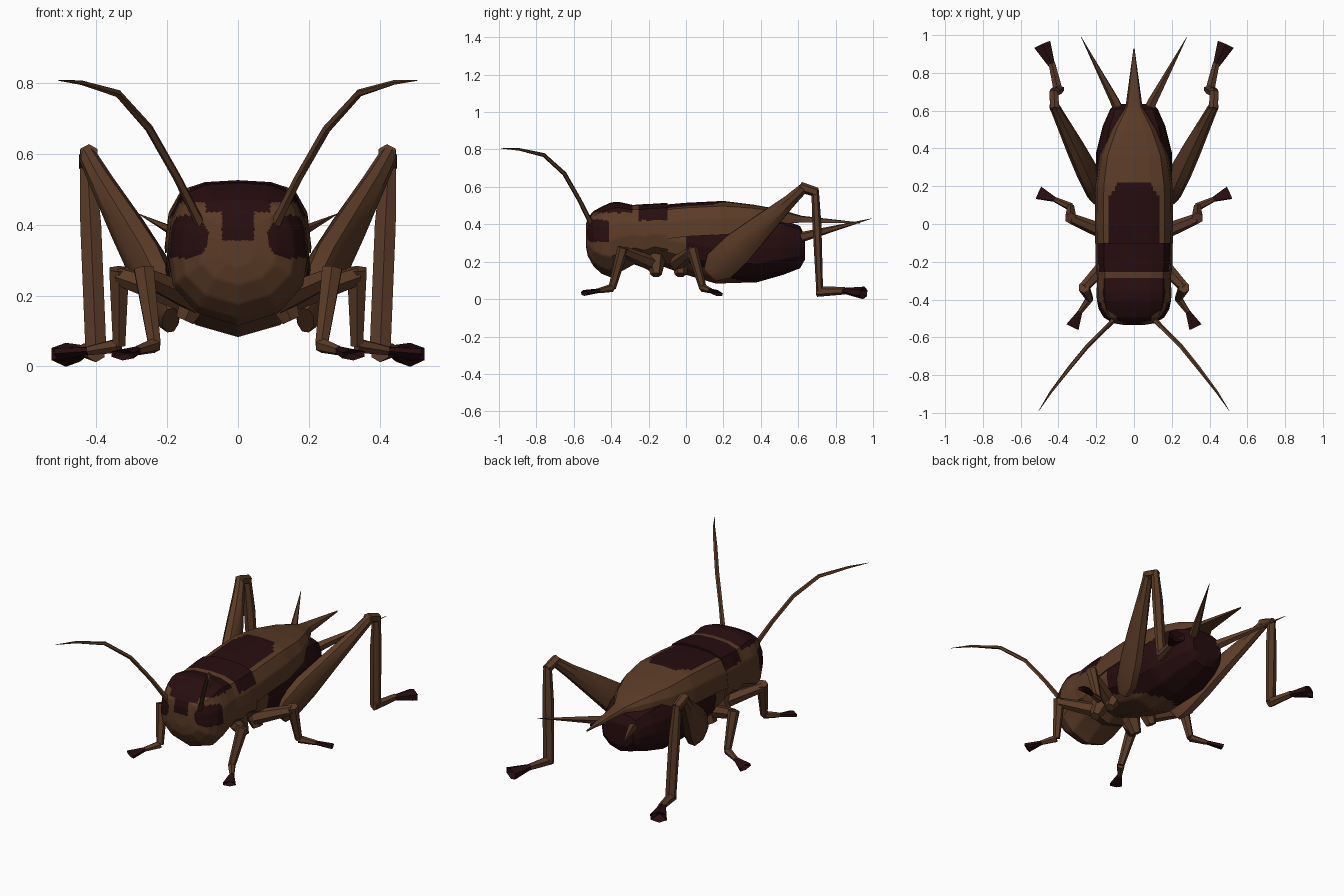
import bpy, bmesh, math
from mathutils import Vector


def material(name, rgb):
    m = bpy.data.materials.new(name)
    m.diffuse_color = (*rgb, 1)
    return m


MATS = [material("brown shell", (0.105, 0.044, 0.020)),
        material("dark maroon", (0.020, 0.004, 0.005))]


def finish(bm, name, angle=35):
    bmesh.ops.recalc_face_normals(bm, faces=bm.faces)
    me = bpy.data.meshes.new(name)
    bm.to_mesh(me)
    bm.free()
    for m in MATS:
        me.materials.append(m)
    ob = bpy.data.objects.new(name, me)
    bpy.context.collection.objects.link(ob)
    bpy.ops.object.select_all(action='DESELECT')
    ob.select_set(True)
    bpy.context.view_layer.objects.active = ob
    bpy.ops.object.shade_smooth_by_angle(angle=math.radians(angle))
    return ob


def skin(bm, rings, mat=0, notch=0.0):
    """Join rings of points, close both ends with fans; notch pulls the last centre back."""
    n = len(rings[0])
    centres = [sum(r, Vector()) / n for r in rings]
    vs = [[bm.verts.new(p) for p in r] for r in rings]
    faces = []
    for a, b in zip(vs, vs[1:]):
        for i in range(n):
            j = (i + 1) % n
            faces.append(bm.faces.new((a[i], a[j], b[j], b[i])))
    ends = ((vs[0], centres[0]), (vs[-1], centres[-1].lerp(centres[-2], notch)))
    for ring, c in ends:
        cv = bm.verts.new(c)
        for i in range(n):
            faces.append(bm.faces.new((ring[i], ring[(i + 1) % n], cv)))
    for f in faces:
        f.material_index = mat


def tube(bm, pts, radii, sides=6, mat=0, notch=0.0):
    pts = [Vector(p) for p in pts]
    rings = []
    for k, p in enumerate(pts):
        d = (pts[min(k + 1, len(pts) - 1)] - pts[max(k - 1, 0)]).normalized()
        a = (Vector((1, 0, 0)) - d * d.x).normalized()
        b = d.cross(a)
        ra, rb = radii[k] if isinstance(radii[k], tuple) else (radii[k], radii[k])
        rings.append([p + a * ra * math.cos(t) + b * rb * math.sin(t)
                      for t in (math.tau * (i + 0.5) / sides for i in range(sides))])
    skin(bm, rings, mat, notch)


def body(name, half, rings, dark, cuts=7):
    """Loft a half section (u across, v up) along y, then paint faces by a rule."""
    loop = half + [(-u, v) for u, v in half[-2:0:-1]]
    bm = bmesh.new()
    skin(bm, [[Vector((u * w, y, zb + v * (zt - zb))) for u, v in loop]
              for y, w, zt, zb in rings])
    bmesh.ops.subdivide_edges(bm, edges=bm.edges[:], cuts=cuts, use_grid_fill=True)
    for f in bm.faces:
        c = f.calc_center_median()
        f.material_index = int(dark(abs(c.x), c.y, c.z))
    return finish(bm, name)


ROUND = [(0, 1), (0.45, 0.985), (0.78, 0.92), (0.96, 0.7), (1, 0.5),
         (0.93, 0.28), (0.58, 0.09), (0, 0)]
SHELL = [(0, 1), (0.45, 0.97), (0.78, 0.85), (0.95, 0.5), (1, 0.0), (0.6, 0.15), (0, 0.2)]


# Head: dark crown with a forehead lobe, and dark eyes
def head_dark(x, y, z):
    if y > -0.285:
        return False
    crown = z > (0.435 if x < 0.09 else 0.462) or (x < 0.045 and z > 0.355)
    eye = (((x - 0.145) / 0.062) ** 2 + ((z - 0.365) / 0.062) ** 2 < 1) and y < -0.41
    side_eye = x > 0.14 and y < -0.41 and abs(z - 0.365) < 0.055
    return crown or eye or side_eye


body("head", ROUND,
     [(-0.535, 0.05, 0.40, 0.28), (-0.525, 0.11, 0.435, 0.23), (-0.495, 0.16, 0.47, 0.175),
      (-0.45, 0.187, 0.495, 0.135), (-0.40, 0.197, 0.517, 0.115), (-0.36, 0.198, 0.52, 0.14),
      (-0.27, 0.195, 0.50, 0.19)], head_dark)

# Neck shield with dark saddle
body("neck_shield", ROUND,
     [(-0.29, 0.195, 0.503, 0.19), (-0.22, 0.203, 0.508, 0.165), (-0.17, 0.205, 0.51, 0.19),
      (-0.10, 0.205, 0.515, 0.17)],
     lambda x, y, z: y > -0.255 and z > 0.42)

# Abdomen: dark with a brown underside and chest
body("abdomen", ROUND,
     [(-0.14, 0.19, 0.47, 0.18), (0, 0.20, 0.47, 0.13), (0.16, 0.205, 0.46, 0.083),
      (0.38, 0.20, 0.45, 0.09), (0.52, 0.165, 0.425, 0.13), (0.61, 0.125, 0.39, 0.165),
      (0.635, 0.10, 0.34, 0.21)],
     lambda x, y, z: y > 0 and z > 0.20 - 0.36 * y)

# Folded wing covers, running out into a tail spine
body("wing_covers", SHELL,
     [(-0.11, 0.205, 0.505, 0.32), (0.0, 0.207, 0.515, 0.335), (0.20, 0.205, 0.525, 0.345),
      (0.36, 0.18, 0.505, 0.375), (0.50, 0.12, 0.48, 0.40), (0.62, 0.045, 0.445, 0.41),
      (0.93, 0.003, 0.41, 0.404)],
     lambda x, y, z: z > 0.44 and y < 0.23 and x < 0.135 - max(0, y - 0.14) * 0.7)

for s, side in ((1, "right"), (-1, "left")):
    def P(x, y, z):
        return (s * x, y, z)

    # Antenna
    bm = bmesh.new()
    tube(bm, [P(0.09, -0.49, 0.37), P(0.12, -0.52, 0.43), P(0.17, -0.57, 0.53),
              P(0.25, -0.65, 0.67), P(0.34, -0.76, 0.77), P(0.44, -0.89, 0.80),
              P(0.505, -0.99, 0.806)],
         [0.018, 0.014, 0.012, 0.012, 0.011, 0.007, 0.001], 5)
    finish(bm, side + "_antenna")

    # Tail feeler
    bm = bmesh.new()
    tube(bm, [P(0.065, 0.57, 0.32), P(0.10, 0.65, 0.34), P(0.28, 0.99, 0.43)],
         [0.032, 0.026, 0.001], 5)
    finish(bm, side + "_tail_feeler")

    # Front and middle legs: hip, knee, ankle, toe joint, toe tip
    small = {
        "front": [(0.12, -0.18, 0.19), (0.265, -0.335, 0.255), (0.235, -0.395, 0.06),
                  (0.285, -0.465, 0.045), (0.325, -0.545, 0.033)],
        "middle": [(0.14, -0.05, 0.19), (0.335, 0.03, 0.255), (0.335, 0.09, 0.06),
                   (0.42, 0.13, 0.045), (0.505, 0.165, 0.033)]}
    for leg, pts in small.items():
        hip, knee, ankle, joint, tip = [P(*p) for p in pts]
        bm = bmesh.new()
        tube(bm, [hip, knee], [0.042, 0.028])
        tube(bm, [(knee[0], knee[1], knee[2] + 0.02), ankle], [0.032, 0.02])
        tube(bm, [ankle, joint], [0.022, 0.014])
        tube(bm, [joint, tip], [(0.014, 0.012), (0.04, 0.016)], 6, 1, 0.3)
        finish(bm, side + "_" + leg + "_leg")
        # Hip plate under the chest
        bm = bmesh.new()
        y = pts[0][1]
        tube(bm, [P(0.10, y + 0.02, 0.24), P(0.15, y + 0.02, 0.13)], [0.06, 0.03])
        finish(bm, side + "_" + leg + "_hip")

    # Jumping leg: swollen thigh, thin shin, two-part foot
    bm = bmesh.new()
    tube(bm, [P(0.19, 0.13, 0.13), P(0.205, 0.18, 0.18), P(0.25, 0.28, 0.275),
              P(0.31, 0.40, 0.385), P(0.385, 0.55, 0.52), P(0.425, 0.63, 0.595)],
         [(0.025, 0.05), (0.05, 0.095), (0.055, 0.095), (0.048, 0.07),
          (0.034, 0.038), (0.026, 0.028)], 8)
    tube(bm, [P(0.42, 0.61, 0.60), P(0.425, 0.70, 0.57)], [0.028, 0.026])
    tube(bm, [P(0.425, 0.69, 0.585), P(0.415, 0.70, 0.4), P(0.40, 0.715, 0.035)],
         [(0.024, 0.02), (0.034, 0.024), (0.034, 0.018)])
    tube(bm, [P(0.40, 0.70, 0.04), P(0.435, 0.85, 0.045)], [0.028, 0.02])
    tube(bm, [P(0.435, 0.84, 0.045), P(0.485, 0.95, 0.033)],
         [(0.02, 0.015), (0.052, 0.034)], 6, 1, 0.3)
    finish(bm, side + "_jumping_leg")
